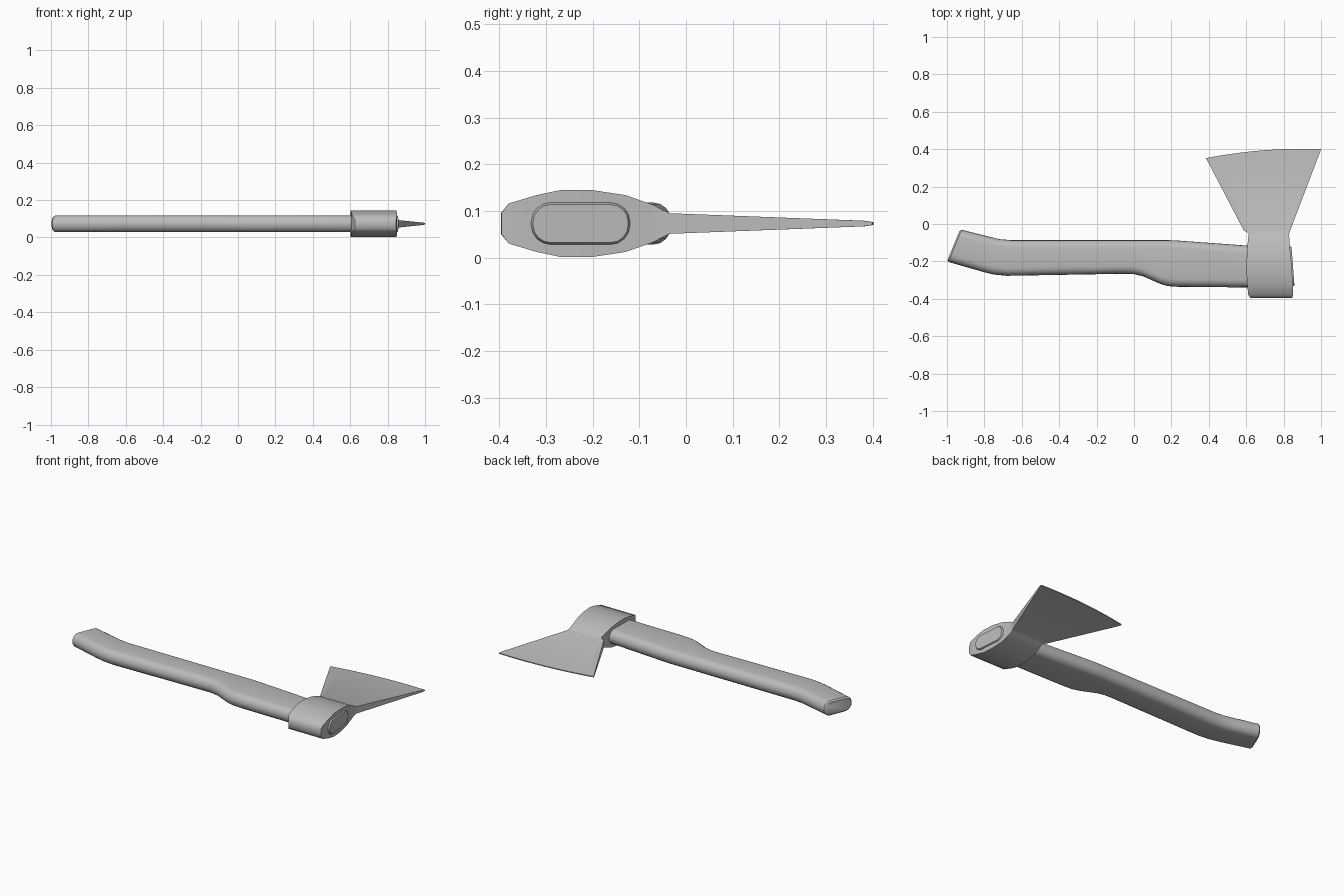
import bpy, bmesh, math
from mathutils import Vector

if "Cube" in bpy.data.objects:
    bpy.data.objects.remove(bpy.data.objects["Cube"])

MID = 0.073  # height of the plane of symmetry

grey = bpy.data.materials.new("plain grey")
grey.use_nodes = True
grey.diffuse_color = (0.5, 0.5, 0.5, 1)
grey.node_tree.nodes["Principled BSDF"].inputs["Base Color"].default_value = (0.5, 0.5, 0.5, 1)


def loft(name, rings, angle):
    """Skin closed rings of points, cap both ends, shade smooth by angle."""
    bm = bmesh.new()
    loops = [[bm.verts.new(p) for p in ring] for ring in rings]
    n = len(loops[0])
    for a, b in zip(loops, loops[1:]):
        for i in range(n):
            j = (i + 1) % n
            bm.faces.new((a[i], a[j], b[j], b[i]))
    bm.faces.new(loops[0])
    bm.faces.new(loops[-1])
    bmesh.ops.recalc_face_normals(bm, faces=bm.faces)
    mesh = bpy.data.meshes.new(name)
    bm.to_mesh(mesh)
    bm.free()
    mesh.materials.append(grey)
    obj = bpy.data.objects.new(name, mesh)
    bpy.context.collection.objects.link(obj)
    bpy.ops.object.select_all(action="DESELECT")
    obj.select_set(True)
    bpy.context.view_layer.objects.active = obj
    bpy.ops.object.shade_smooth_by_angle(angle=math.radians(angle))


def grip_ring(x0, y0, x1, y1, inset=0.0, half=0.045, radius=0.042, steps=4):
    """Rounded rectangle spanning the handle from its front to its back edge."""
    lo, hi = Vector((x0, y0, MID)), Vector((x1, y1, MID))
    axis = (hi - lo).normalized()
    centre, reach = (lo + hi) / 2, (hi - lo).length / 2
    ring = []
    for corner, (su, sz) in enumerate([(1, 1), (-1, 1), (-1, -1), (1, -1)]):
        for k in range(steps + 1):
            t = math.pi / 2 * (corner + k / steps)
            u = su * (reach - radius) + (radius - inset) * math.cos(t)
            z = sz * (half - radius) + (radius - inset) * math.sin(t)
            ring.append(centre + axis * u + Vector((0, 0, z)))
    return ring


# Handle: front edge point and back edge point of each section
handle = [
    (-1.0, -0.2, -0.93, -0.03, 0.008),
    (-0.992, -0.203, -0.922, -0.031),
    (-0.80, -0.258, -0.77, -0.069),
    (-0.75, -0.27, -0.72, -0.081),
    (-0.68, -0.277, -0.66, -0.086),
    (-0.05, -0.266, -0.05, -0.086),
    (0.0, -0.268, 0.0, -0.086),
    (0.05, -0.28, 0.05, -0.086),
    (0.14, -0.32, 0.14, -0.086),
    (0.18, -0.332, 0.18, -0.086),
    (0.24, -0.336, 0.24, -0.089),
    (0.60, -0.339, 0.60, -0.115),
    (0.852, -0.332, 0.836, -0.12),
    (0.858, -0.332, 0.842, -0.12, 0.004),
]
loft("handle", [grip_ring(*s) for s in handle], 40)


def head_ring(y_left, y_right, x_left, x_right, half, bow=0.0, steps=10):
    """Flat slot-shaped section across the head, bowed at the cutting edge."""
    row = []
    for k in range(steps + 1):
        t = k / steps
        row.append((x_left + (x_right - x_left) * t,
                    y_left + (y_right - y_left) * t + bow * 4 * t * (1 - t)))
    return ([(x, y, MID + half) for x, y in row]
            + [(x, y, MID - half) for x, y in reversed(row)])


# Head: poll, swollen eye, neck and flared blade down to the cutting edge
head = [
    (-0.397, -0.396, 0.625, 0.845, 0.022),
    (-0.38, -0.38, 0.611, 0.85, 0.043),
    (-0.32, -0.32, 0.605, 0.849, 0.061),
    (-0.27, -0.27, 0.602, 0.846, 0.0715),
    (-0.20, -0.20, 0.602, 0.841, 0.0715),
    (-0.13, -0.13, 0.605, 0.834, 0.061),
    (-0.07, -0.07, 0.611, 0.83, 0.04),
    (-0.05, -0.05, 0.614, 0.83, 0.029),
    (-0.035, -0.035, 0.587, 0.835, 0.022),
    (0.335, 0.38, 0.394, 0.993, 0.006, 0.018),
    (0.352, 0.40, 0.384, 1.0, 0.003, 0.018),
]
loft("axe_head", [head_ring(*s) for s in head], 40)
